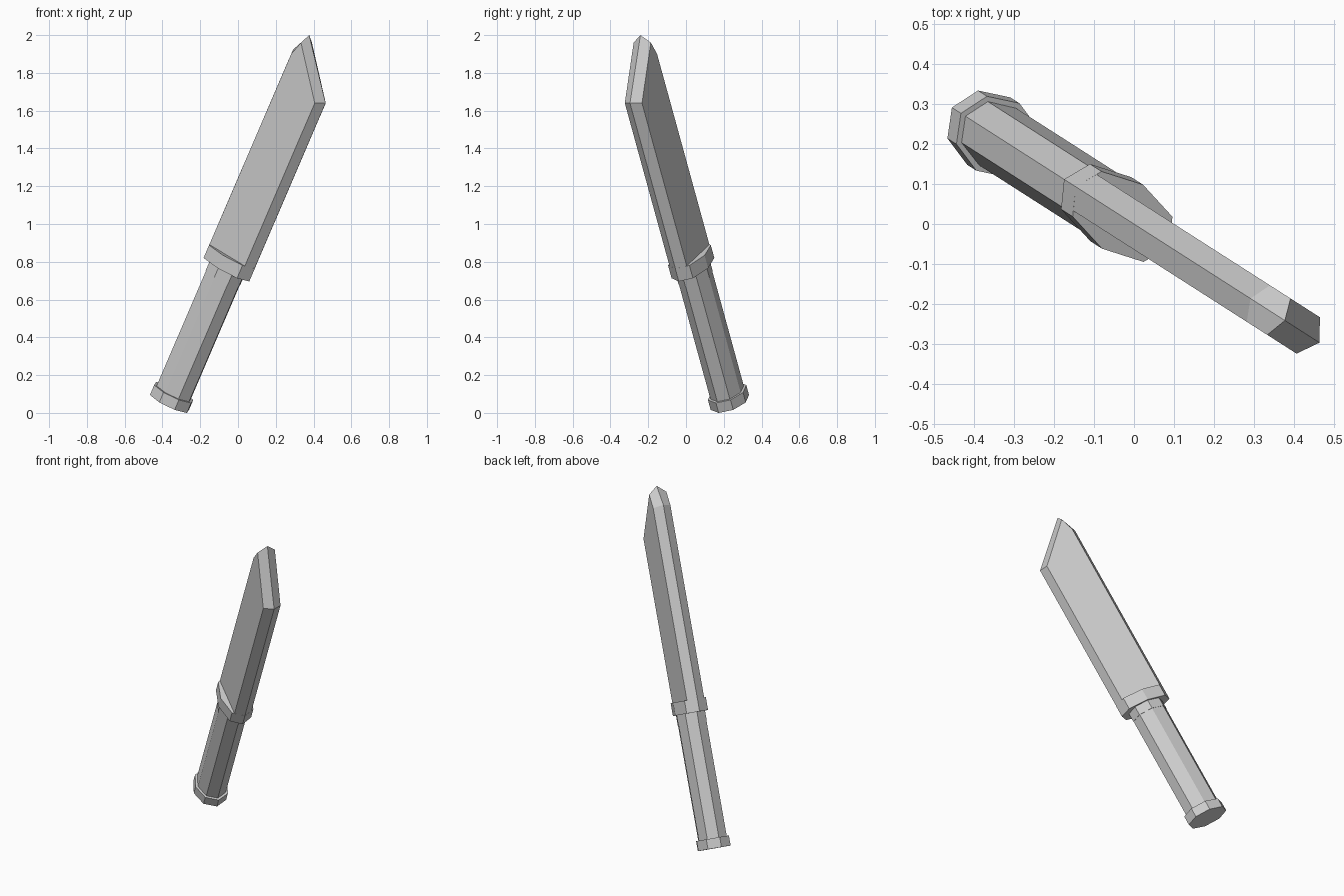
import bpy
from math import radians
from mathutils import Matrix, Vector

if "Cube" in bpy.data.objects:
    bpy.data.objects.remove(bpy.data.objects["Cube"])

# Knife frame: local x = blade width, y = thickness, z = length; tilted and turned in the world
AXIS_OFFSET = -0.409
TILT = Matrix.Rotation(radians(-32.6), 4, 'Z') @ Matrix.Rotation(radians(27), 4, 'Y')
PLACE = TILT @ Matrix.Translation((AXIS_OFFSET, 0, 0))


def loft(name, rings):
    """Join equal-length rings of points with quads and cap both ends."""
    n = len(rings[0])
    verts = [PLACE @ Vector(p) for ring in rings for p in ring]
    faces = [tuple(reversed(range(n))), tuple(range((len(rings) - 1) * n, len(rings) * n))]
    for r in range(len(rings) - 1):
        for i in range(n):
            j = (i + 1) % n
            faces.append((r * n + i, r * n + j, (r + 1) * n + j, (r + 1) * n + i))
    mesh = bpy.data.meshes.new(name)
    mesh.from_pydata(verts, [], faces)
    obj = bpy.data.objects.new(name, mesh)
    bpy.context.collection.objects.link(obj)
    return obj


def octagon(rx, ry, dx, dy, z):
    """Eight-sided section: width radius, thickness radius and corner position."""
    return [(rx, 0, z), (dx, dy, z), (0, ry, z), (-dx, dy, z),
            (-rx, 0, z), (-dx, -dy, z), (0, -ry, z), (dx, -dy, z)]


def prism(name, section, z0, z1):
    return loft(name, [octagon(*section, z0), octagon(*section, z1)])


# Octagonal grip, pommel, collar and guard
prism("handle", (0.108, 0.085, 0.077, 0.061), -0.12, 0.66)
prism("pommel", (0.123, 0.100, 0.087, 0.071), -0.146, -0.087)
prism("collar", (0.110, 0.087, 0.079, 0.062), 0.595, 0.66)
prism("guard", (0.156, 0.095, 0.118, 0.067), 0.652, 0.728)

# Blade: flat sides with a ridge running all the way round and an angled tip
flat = [(-0.125, 0.67), (0.125, 0.67), (0.125, 1.696), (-0.098, 1.942), (-0.125, 1.861)]
ridge = [(-0.156, 0.67), (0.155, 0.67), (0.155, 1.711), (-0.100, 1.985), (-0.156, 1.87)]
loft("blade", [[(x, y, z) for x, z in outline]
               for outline, y in ((flat, 0.054), (ridge, 0), (flat, -0.054))])
